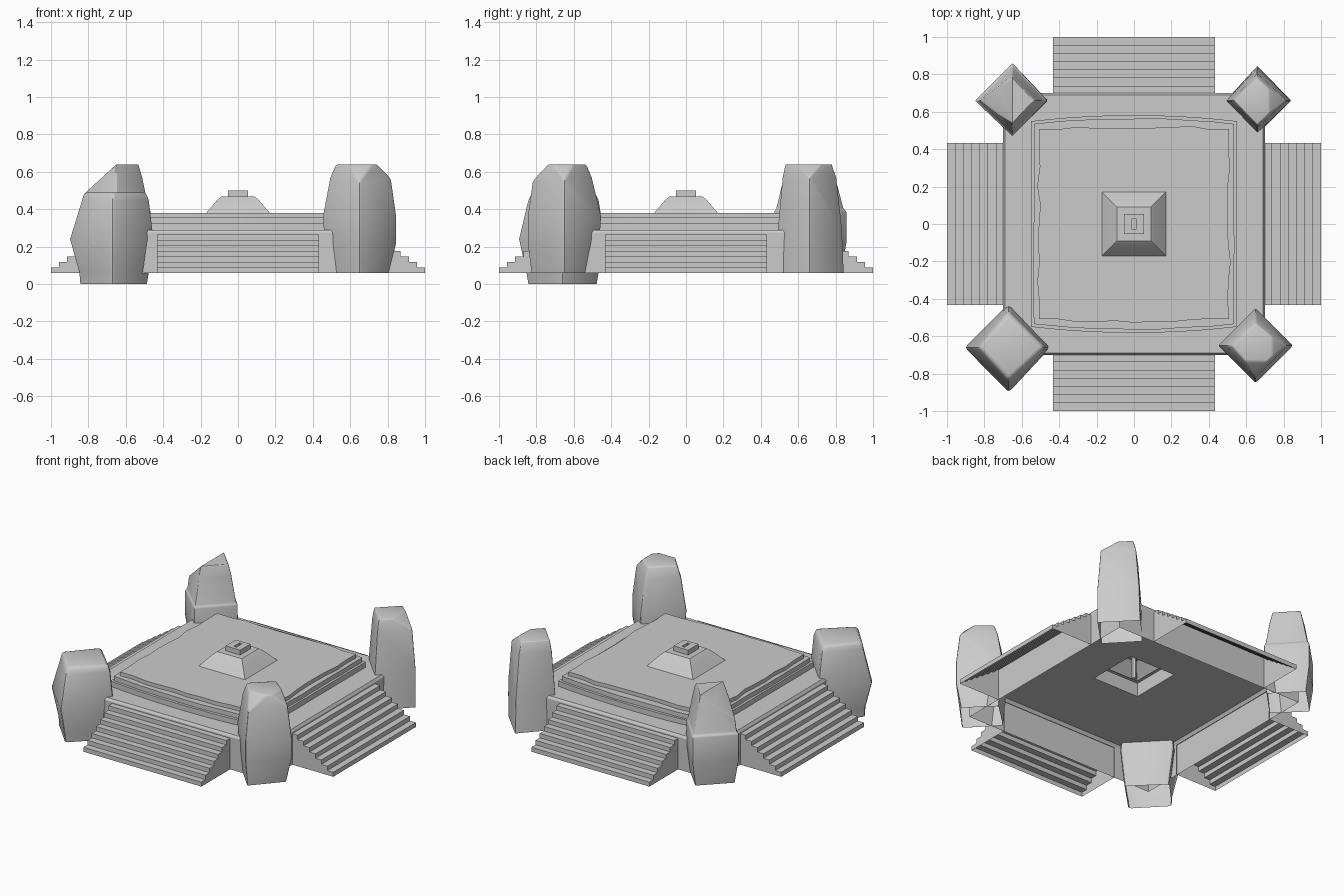
import bpy
import bmesh
import math
import random
from mathutils import Vector

random.seed(4)

cube = bpy.data.objects.get("Cube")
if cube:
    bpy.data.objects.remove(cube)

# one pale stone material for everything
stone = bpy.data.materials.new("grey_stone")
stone.use_nodes = True
GREY = (0.6, 0.6, 0.6, 1)
stone.diffuse_color = GREY
stone.node_tree.nodes["Principled BSDF"].inputs["Base Color"].default_value = GREY


def finish(name, bm, angle=30):
    mesh = bpy.data.meshes.new(name)
    bm.to_mesh(mesh)
    bm.free()
    mesh.materials.append(stone)
    obj = bpy.data.objects.new(name, mesh)
    bpy.context.collection.objects.link(obj)
    bpy.ops.object.select_all(action='DESELECT')
    obj.select_set(True)
    bpy.context.view_layer.objects.active = obj
    bpy.ops.object.shade_smooth_by_angle(angle=math.radians(angle))
    return obj


def loft(rings, cap=False):
    """Skin a stack of equal-sized rings; the bottom stays open."""
    bm = bmesh.new()
    loops = [[bm.verts.new(p) for p in ring] for ring in rings]
    for low, high in zip(loops, loops[1:]):
        for i in range(len(low)):
            j = (i + 1) % len(low)
            bm.faces.new((low[i], low[j], high[j], high[i]))
    if cap:
        bm.faces.new(loops[-1])
    return bm


def rect(hx, hy, z):
    return [(-hx, -hy, z), (hx, -hy, z), (hx, hy, z), (-hx, hy, z)]


def wavy(half, bulge, wobble, n=10):
    """Square outline whose front and back bulge, with a worn edge."""
    pts = []
    for side in range(4):
        c, s = round(math.cos(side * math.pi / 2)), round(math.sin(side * math.pi / 2))
        for k in range(n):
            t = 2 * k / n - 1
            out = half + random.uniform(-wobble, wobble) * (k > 0)
            if side % 2 == 0:
                out += bulge * (1 - t * t)
            pts.append((t * half * c + out * s, t * half * s - out * c))
    return pts


def at(outline, z):
    return [(x, y, z) for x, y in outline]


# hollow base platform with a softened rim and a central opening
finish("base_platform", loft([
    rect(0.7, 0.7, 0.06), rect(0.7, 0.7, 0.275), rect(0.69, 0.69, 0.29),
    rect(0.17, 0.17, 0.29)]))

# three shallow worn tiers
lower, middle, upper = wavy(0.55, 0.032, 0), wavy(0.535, 0.03, 0.003), wavy(0.508, 0.012, 0.009)
hole = wavy(0.15, 0, 0)
finish("stepped_terrace", loft([
    at(lower, 0.29), at(lower, 0.325), at(middle, 0.325), at(middle, 0.355),
    at(upper, 0.355), at(upper, 0.38), at(hole, 0.38)]))

# central mound, its slotted cap and the post beneath
finish("centre_mound", loft([
    rect(0.17, 0.17, 0.29), rect(0.17, 0.17, 0.38), rect(0.11, 0.11, 0.45),
    rect(0.09, 0.09, 0.467), rect(0.04, 0.04, 0.468)], cap=True))
finish("mound_cap", loft([
    rect(0.053, 0.053, 0.465), rect(0.053, 0.053, 0.5), rect(0.01, 0.03, 0.5),
    rect(0.01, 0.03, 0.475)], cap=True))
bm = bmesh.new()
bmesh.ops.create_cone(bm, cap_ends=True, segments=12, radius1=0.014, radius2=0.014, depth=0.19)
bmesh.ops.translate(bm, verts=bm.verts, vec=(0, 0, 0.37))
finish("mound_post", bm)

# four flights of stairs, open underneath
STEPS, RUN, RISE, HALF = 7, 0.0435, 0.0293, 0.432


def stairs(name, turn):
    profile = [(-1.0, 0.06)]
    for i in range(STEPS):
        y, z = profile[-1]
        profile += [(y, z + RISE), (y + RUN, z + RISE)]
    bm = bmesh.new()
    left = [bm.verts.new((-HALF, y, z)) for y, z in profile]
    right = [bm.verts.new((HALF, y, z)) for y, z in profile]
    for i in range(len(profile) - 1):
        bm.faces.new((left[i], right[i], right[i + 1], left[i + 1]))
    inner = profile[-1][0]
    for row, x in ((left, -HALF), (right, HALF)):
        foot = bm.verts.new((x, inner, 0.06))
        bm.faces.new(row + [foot] if x < 0 else [foot] + row[::-1])
    bmesh.ops.recalc_face_normals(bm, faces=bm.faces)
    obj = finish(name, bm)
    obj.rotation_euler.z = turn * math.pi / 2


for turn, side in enumerate(("front", "left", "back", "right")):
    stairs(side + "_stairs", turn)


# corner standing stones: rings are height, then reach to +x, +y, -x, -y
def standing_stone(name, x, y, rings, chips=(), width=0.014):
    bm = loft([[(e, 0, z), (0, n, z), (-w, 0, z), (0, -s, z)] for z, e, n, w, s in rings], cap=True)
    for point, normal in chips:
        cut = bmesh.ops.bisect_plane(
            bm, geom=bm.verts[:] + bm.edges[:] + bm.faces[:],
            plane_co=point, plane_no=normal, clear_outer=True)
        rim = [g for g in cut["geom_cut"] if isinstance(g, bmesh.types.BMEdge) and g.is_boundary]
        bmesh.ops.edgeloop_fill(bm, edges=rim)
    bmesh.ops.recalc_face_normals(bm, faces=bm.faces)
    edges = [e for e in bm.edges if len(e.link_faces) == 2
             and e.calc_face_angle(0) > math.radians(25)]
    bmesh.ops.bevel(bm, geom=edges, offset=width, segments=2, profile=0.5,
                    affect='EDGES', clamp_overlap=True)
    obj = finish(name, bm, 40)
    obj.location = Vector((x, y, 0))


standing_stone("front_left_stone", 0.65, -0.65, [
    (0.06, 0.16, 0.16, 0.17, 0.18), (0.22, 0.2, 0.19, 0.19, 0.2),
    (0.36, 0.2, 0.2, 0.2, 0.2), (0.57, 0.17, 0.15, 0.16, 0.17),
    (0.64, 0.15, 0.12, 0.13, 0.15)],
    chips=[((0, -0.17, 0.55), (0, -0.09, 0.085)), ((0.17, 0, 0.56), (0.09, 0, 0.09))])

standing_stone("front_right_stone", -0.67, -0.66, [
    (0, 0.19, 0.19, 0.18, 0.19), (0.06, 0.2, 0.2, 0.185, 0.2),
    (0.24, 0.225, 0.235, 0.235, 0.24), (0.45, 0.2, 0.2, 0.17, 0.19),
    (0.49, 0.185, 0.18, 0.16, 0.17)], width=0.018)

standing_stone("back_left_stone", 0.66, 0.66, [
    (0.06, 0.18, 0.185, 0.17, 0.18), (0.3, 0.18, 0.175, 0.165, 0.17),
    (0.57, 0.155, 0.145, 0.14, 0.145), (0.64, 0.13, 0.12, 0.125, 0.13)],
    chips=[((0.15, 0, 0.57), (0.08, 0, 0.1))], width=0.02)

standing_stone("back_right_stone", -0.65, 0.66, [
    (0.06, 0.165, 0.17, 0.17, 0.17), (0.22, 0.19, 0.2, 0.2, 0.19),
    (0.39, 0.185, 0.2, 0.2, 0.19), (0.4, 0.175, 0.185, 0.185, 0.18),
    (0.57, 0.14, 0.14, 0.16, 0.14), (0.64, 0.12, 0.12, 0.14, 0.12)],
    chips=[((-0.175, 0, 0.48), (-0.16, 0, 0.175))], width=0.012)
